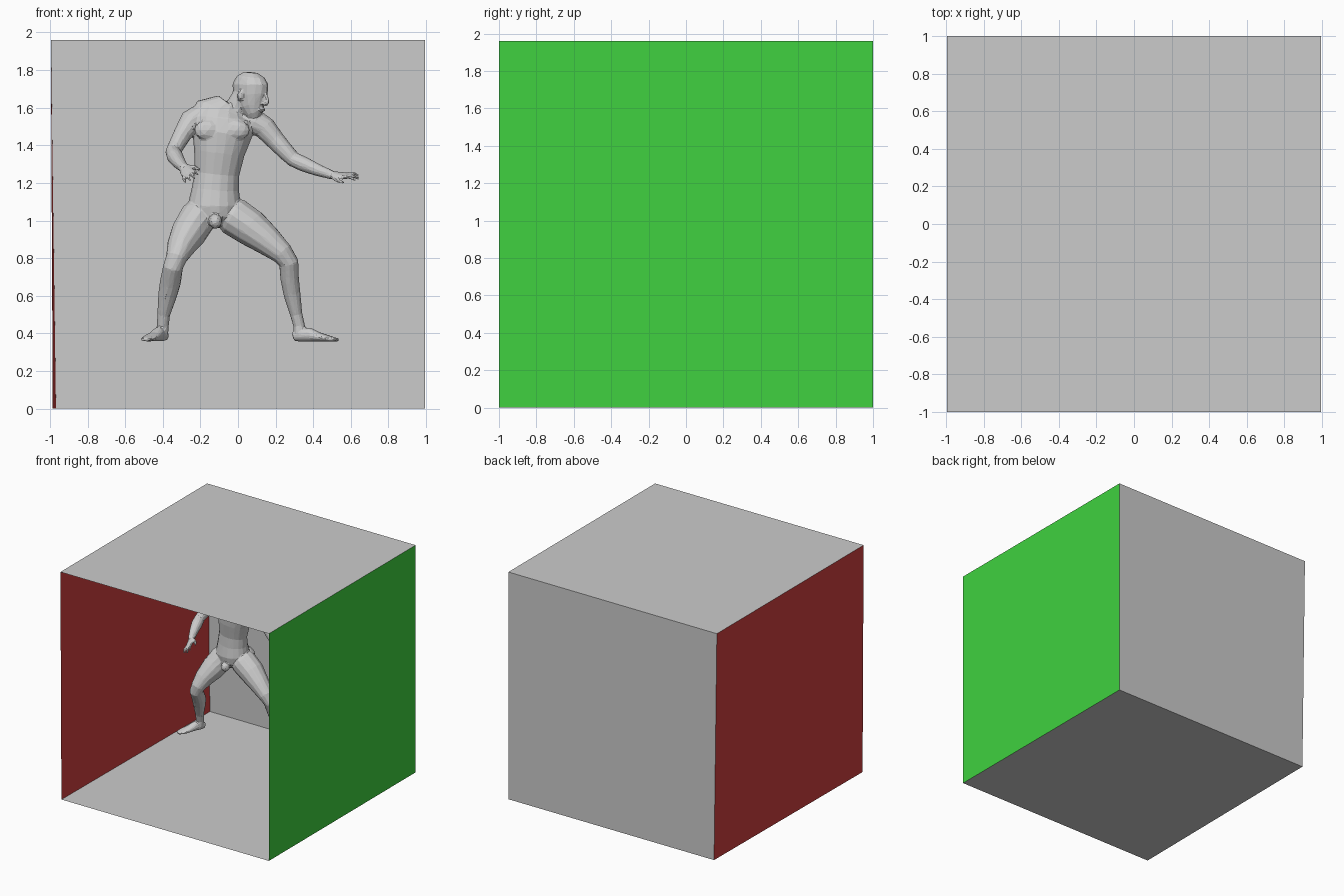
import bpy, bmesh
from math import sin, cos, pi, radians
from mathutils import Vector, Matrix


def material(name, colour):
    m = bpy.data.materials.new(name)
    m.diffuse_color = (*colour, 1)
    return m


def add_object(name, mesh, mat=None):
    o = bpy.data.objects.new(name, mesh)
    bpy.context.collection.objects.link(o)
    if mat:
        mesh.materials.append(mat)
    return o


def panel(name, corners, mat=None):
    mesh = bpy.data.meshes.new(name)
    mesh.from_pydata(corners, [], [(0, 1, 2, 3)])
    return add_object(name, mesh, mat)


# Room: open front, left wall leaning slightly
W, H = 0.995, 1.96
fl, fr, br, bl = (-0.985, -1, 0), (W, -1, 0), (W, 1, 0), (-0.968, 1, 0)
tfl, tfr, tbr, tbl = (-W, -1, H), (W, -1, H), (W, 1, H), (-W, 1, H)
panel("floor", [fl, fr, br, bl])
panel("ceiling", [tfl, tbl, tbr, tfr])
panel("back_wall", [bl, br, tbr, tbl])
panel("left_wall", [fl, bl, tbl, tfl], material("red", (0.63, 0.05, 0.05)))
panel("right_wall", [fr, tfr, tbr, br], material("green", (0.05, 0.64, 0.05)))

bm = bmesh.new()


def tube(stations, ref=(1, 0, 0), mat=Matrix(), sides=14):
    """Closed loft through (x, y, z, radius along ref, radius across)."""
    pts = [Vector(s[:3]) for s in stations]
    rings = []
    for i, s in enumerate(stations):
        t = (pts[min(i + 1, len(pts) - 1)] - pts[max(i - 1, 0)]).normalized()
        u = Vector(ref)
        u = (u - t * u.dot(t)).normalized()
        v = t.cross(u)
        r2 = s[4] if len(s) > 4 else s[3]
        rings.append([bm.verts.new(mat @ (pts[i] + u * s[3] * cos(a) + v * r2 * sin(a)))
                      for a in (2 * pi * k / sides for k in range(sides))])
    for a, b in zip(rings, rings[1:]):
        for k in range(sides):
            n = (k + 1) % sides
            bm.faces.new((a[k], a[n], b[n], b[k]))
    bm.faces.new(rings[0][::-1])
    bm.faces.new(rings[-1])


def blob(centre, size, mat=Matrix()):
    m = mat @ Matrix.Translation(centre) @ Matrix.Diagonal((*size, 1))
    bmesh.ops.create_icosphere(bm, subdivisions=2, radius=1, matrix=m)


def frame(origin, forward, up):
    """Matrix with local x = forward and z close to up."""
    x = Vector(forward).normalized()
    y = Vector(up).cross(x).normalized()
    m = Matrix((x, y, x.cross(y))).transposed().to_4x4()
    m.translation = origin
    return m


def hand(origin, forward, up, thumb_side):
    m = frame(origin, forward, up)
    tube([(-0.02, 0, 0, 0.024, 0.018), (0.03, 0, 0, 0.036, 0.016),
          (0.075, 0, 0, 0.038, 0.013), (0.085, 0, 0, 0.034, 0.010)], (0, 1, 0), m)
    for i in range(4):
        y = (i - 1.5) * 0.019 * thumb_side
        n = 0.085 - abs(i - 2) * 0.009
        tube([(0.07, y, 0, 0.010), (0.07 + n * .55, y * 1.25, 0.006, 0.009),
              (0.07 + n, y * 1.35, -0.008, 0.006)], (0, 1, 0), m, 8)
    s = thumb_side
    tube([(0.005, s * 0.015, 0, 0.014), (0.045, s * 0.05, -0.012, 0.012),
          (0.085, s * 0.062, -0.018, 0.007)], (0, 0, 1), m, 8)


def foot(heel, forward, length):
    m = frame(heel, forward, (0, 0, 1))
    L = length
    tube([(-0.005, 0, 0.028, 0.022, 0.024), (0.03, 0, 0.037, 0.032, 0.037),
          (0.35 * L, 0, 0.038, 0.034, 0.038), (0.55 * L, 0, 0.026, 0.038, 0.026),
          (0.78 * L, 0, 0.017, 0.044, 0.017), (L, 0, 0.010, 0.030, 0.009)], (0, 1, 0), m)


# Torso and neck
tube([(-.115, .10, .965, .05, .06), (-.12, .105, 1.01, .12, .105),
      (-.125, .11, 1.08, .143, .12), (-.12, .10, 1.17, .125, .098),
      (-.112, .095, 1.25, .119, .09), (-.10, .09, 1.36, .135, .105),
      (-.085, .09, 1.46, .160, .115), (-.08, .10, 1.53, .172, .105),
      (-.075, .11, 1.58, .155, .08), (-.045, .11, 1.62, .075, .06)], sides=18)
tube([(-.035, .12, 1.54, .07), (-.005, .105, 1.61, .058), (.03, .09, 1.68, .052)])
for x in (-.16, -.01):
    blob((x, .01, 1.48), (.075, .035, .055))      # chest
for x in (-.195, -.05):
    blob((x, .18, 1.04), (.08, .07, .085))        # seat
blob((-.12, .0, .995), (.035, .04, .04))

# Head, turned and tipped towards the reaching hand
hm = (Matrix.Translation((.058, .085, 1.68)) @ Matrix.Rotation(radians(-33), 4, 'Z')
      @ Matrix.Rotation(radians(10), 4, 'Y'))
tube([(.066, 0, -.125, .026, .026), (.055, 0, -.108, .048, .042), (.03, 0, -.065, .078, .060),
      (.012, 0, -.01, .100, .070), (.002, 0, .045, .104, .074),
      (-.003, 0, .083, .082, .060), (-.005, 0, .108, .040, .030)], mat=hm)
tube([(.104, 0, .01, .012), (.118, 0, -.03, .020, .015), (.108, 0, -.046, .016, .018)], mat=hm, sides=8)
blob((.09, 0, -.075), (.025, .028, .014), hm)
for s in (-1, 1):
    blob((-.005, s * .073, -.015), (.018, .012, .032), hm)

# Arm bent forwards
tube([(-.15, .11, 1.555, .055), (-.20, .105, 1.555, .066), (-.25, .09, 1.525, .065),
      (-.295, .05, 1.46, .049), (-.33, .0, 1.395, .043), (-.345, -.03, 1.365, .041),
      (-.335, -.08, 1.34, .044), (-.315, -.15, 1.31, .036), (-.285, -.235, 1.275, .024)])
hand((-.285, -.225, 1.278), (.045, -.15, -.065), (-.6, 0, .8), 1)

# Arm reaching sideways
tube([(.03, .11, 1.53, .06), (.09, .105, 1.525, .068), (.145, .10, 1.49, .062),
      (.20, .09, 1.425, .052), (.255, .075, 1.365, .046), (.295, .065, 1.325, .041),
      (.35, .04, 1.30, .041), (.42, .01, 1.27, .033), (.505, -.02, 1.24, .023)], (0, 1, 0))
hand((.50, -.018, 1.243), (.16, -.05, -.012), (0, -.35, 1), -1)

# Legs
tube([(-.18, .12, 1.08, .075), (-.21, .10, 1.02, .10), (-.265, .035, .93, .095),
      (-.305, -.03, .86, .075), (-.328, -.075, .80, .056), (-.345, -.075, .755, .053),
      (-.36, -.02, .67, .056), (-.375, .01, .60, .050), (-.395, .04, .50, .034),
      (-.40, .055, .44, .032), (-.405, .055, .39, .034)])
foot((-.388, .09, .357), (-.10, -.19, 0), .23)
tube([(-.08, .12, 1.06, .08), (-.02, .11, 1.02, .105), (.07, .095, .96, .100),
      (.16, .07, .89, .080), (.235, .05, .825, .061), (.27, .055, .775, .053),
      (.275, .085, .69, .050), (.287, .11, .61, .046), (.31, .13, .50, .033),
      (.325, .135, .44, .031), (.33, .135, .39, .034)], (0, 1, 0))
foot((.30, .14, .355), (.22, -.06, 0), .24)

# Fuse the parts into one faceted figure
bmesh.ops.recalc_face_normals(bm, faces=bm.faces)
mesh = bpy.data.meshes.new("figure")
bm.to_mesh(mesh)
bm.free()
figure = add_object("figure", mesh)
fuse = figure.modifiers.new("fuse", 'REMESH')
fuse.mode = 'VOXEL'
fuse.voxel_size = 0.006
soften = figure.modifiers.new("soften", 'SMOOTH')
soften.iterations = 4
facet = figure.modifiers.new("facet", 'DECIMATE')
facet.ratio = 0.04
for p in mesh.polygons:
    p.use_smooth = False
